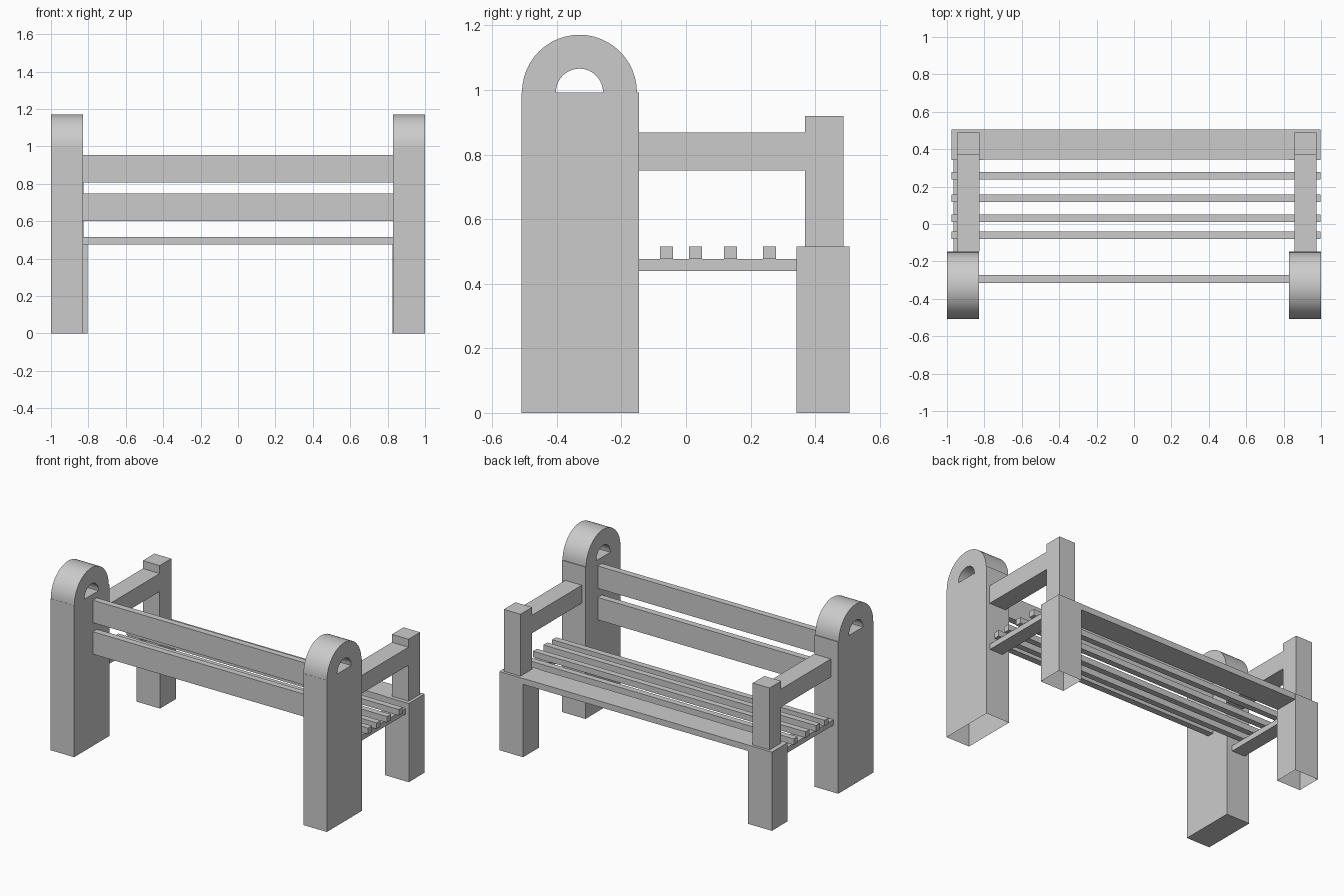
import bpy
import bmesh
import math

cube = bpy.data.objects.get("Cube")
if cube:
    bpy.data.objects.remove(cube, do_unlink=True)

grey = bpy.data.materials.new("stone_grey")
grey.use_nodes = True
grey.diffuse_color = (0.6, 0.6, 0.6, 1)
grey.node_tree.nodes["Principled BSDF"].inputs["Base Color"].default_value = (0.6, 0.6, 0.6, 1)


def finish(name, bm):
    """Turn a bmesh into a named grey object."""
    bmesh.ops.recalc_face_normals(bm, faces=bm.faces)
    mesh = bpy.data.meshes.new(name)
    bm.to_mesh(mesh)
    bm.free()
    mesh.materials.append(grey)
    obj = bpy.data.objects.new(name, mesh)
    bpy.context.collection.objects.link(obj)
    return obj


def box(name, x, y, z, open_bottom=False):
    """Box given by its (low, high) range on each axis."""
    bm = bmesh.new()
    bmesh.ops.create_cube(bm, size=1)
    for v in bm.verts:
        v.co = [sum(r) / 2 + c * (r[1] - r[0]) for c, r in zip(v.co, (x, y, z))]
    if open_bottom:
        bm.normal_update()
        base = [f for f in bm.faces if f.normal.z < -0.9]
        bmesh.ops.delete(bm, geom=base, context='FACES_ONLY')
    return finish(name, bm)


def arch(name, x, y, z, outer, inner, steps=24):
    """Half ring swept about the x axis, closed at both feet."""
    bm = bmesh.new()
    rings = []
    for i in range(steps + 1):
        a = math.pi * i / steps
        corners = ((x[0], outer), (x[1], outer), (x[1], inner), (x[0], inner))
        rings.append([bm.verts.new((px, y + r * math.cos(a), z + r * math.sin(a)))
                      for px, r in corners])
    for a, b in zip(rings, rings[1:]):
        for k in range(4):
            n = (k + 1) % 4
            bm.faces.new((a[k], a[n], b[n], b[k]))
    bm.faces.new(rings[0])
    bm.faces.new(rings[-1])
    obj = finish(name, bm)
    bpy.ops.object.select_all(action='DESELECT')
    obj.select_set(True)
    bpy.context.view_layer.objects.active = obj
    bpy.ops.object.shade_smooth_by_angle(angle=math.radians(30))


# End frames: x ranges of tall post, short leg, arm and seat bearer
ends = {
    "right": ((-1, -0.83), (-0.976, -0.804), (-0.947, -0.825), (-0.965, -0.87)),
    "left": ((0.83, 1), (0.825, 0.997), (0.857, 0.977), (0.88, 0.975)),
}
for side, (post_x, leg_x, arm_x, bearer_x) in ends.items():
    box(side + "_tall_post", post_x, (-0.509, -0.146), (0, 0.993), side == "left")
    arch(side + "_post_arch", post_x, -0.33, 0.993, 0.178, 0.073)
    box(side + "_short_leg", leg_x, (0.342, 0.506), (0, 0.515), True)
    box(side + "_arm_post", arm_x, (0.368, 0.488), (0.515, 0.92))
    box(side + "_arm_rail", arm_x, (-0.146, 0.368), (0.75, 0.868))
    box(side + "_seat_bearer", bearer_x, (-0.146, 0.342), (0.44, 0.476))

# Seat: wide edge plank between the legs and four narrow slats
box("seat_edge_plank", (-0.804, 0.825), (0.345, 0.505), (0.476, 0.515))
for i, y in enumerate((-0.06, 0.03, 0.138, 0.259)):
    box(f"seat_slat_{i + 1}", (-0.976, 0.997), (y - 0.02, y + 0.02), (0.476, 0.515))

# Backrest boards between the tall posts
for name, z in (("lower", 0.6), ("upper", 0.806)):
    box(name + "_back_board", (-0.83, 0.83), (-0.315, -0.273), (z, z + 0.147))
